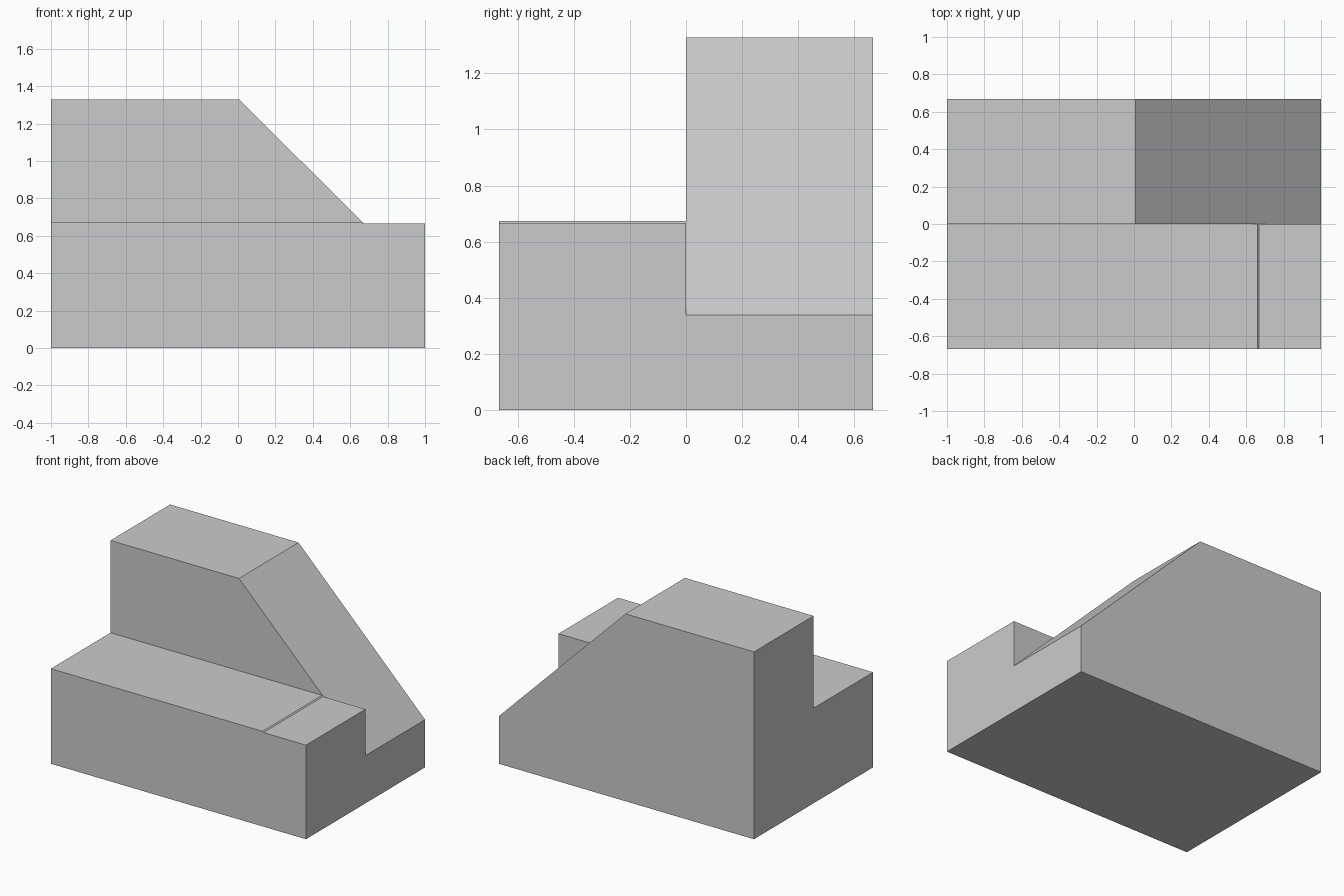
import bpy, bmesh
from math import radians

cube = bpy.data.objects.get("Cube")
if cube:
    bpy.data.objects.remove(cube)

grey = bpy.data.materials.new("plain grey")
grey.use_nodes = True
colour = (0.6, 0.6, 0.6, 1)
grey.diffuse_color = colour
grey.node_tree.nodes["Principled BSDF"].inputs["Base Color"].default_value = colour

DEPTH = 0.667


def prism(name, profile, y0, y1):
    """Extrude an x-z outline from y0 to y1."""
    bm = bmesh.new()
    face = bm.faces.new([bm.verts.new((x, y0, z)) for x, z in profile])
    new = bmesh.ops.extrude_face_region(bm, geom=[face])["geom"]
    verts = [v for v in new if isinstance(v, bmesh.types.BMVert)]
    bmesh.ops.translate(bm, verts=verts, vec=(0, y1 - y0, 0))
    bmesh.ops.recalc_face_normals(bm, faces=bm.faces)
    mesh = bpy.data.meshes.new(name)
    bm.to_mesh(mesh)
    bm.free()
    mesh.materials.append(grey)
    obj = bpy.data.objects.new(name, mesh)
    bpy.context.collection.objects.link(obj)
    return obj


# Tall rear block with a sloping right-hand end
block = prism("stepped_block", [(-1, 0), (1, 0), (1, 0.338), (0.008, 1.328), (-1, 1.328)],
              0, DEPTH)

# Low front ledge with a shallow drop near its end
ledge = prism("front_ledge", [(-1, 0), (1, 0), (1, 0.667), (0.667, 0.667),
                              (0.659, 0.674), (-1, 0.674)], -DEPTH, 0)
ledge.hide_render = True

# Fuse both into a single solid and merge the coplanar faces
union = block.modifiers.new("union", 'BOOLEAN')
union.operation = 'UNION'
union.solver = 'EXACT'
union.object = ledge
bpy.context.view_layer.objects.active = block
bpy.ops.object.modifier_apply(modifier=union.name)
bpy.data.objects.remove(ledge)

bm = bmesh.new()
bm.from_mesh(block.data)
bmesh.ops.remove_doubles(bm, verts=bm.verts, dist=0.0001)
bmesh.ops.dissolve_limit(bm, angle_limit=radians(1), verts=bm.verts, edges=bm.edges)
bm.to_mesh(block.data)
bm.free()
